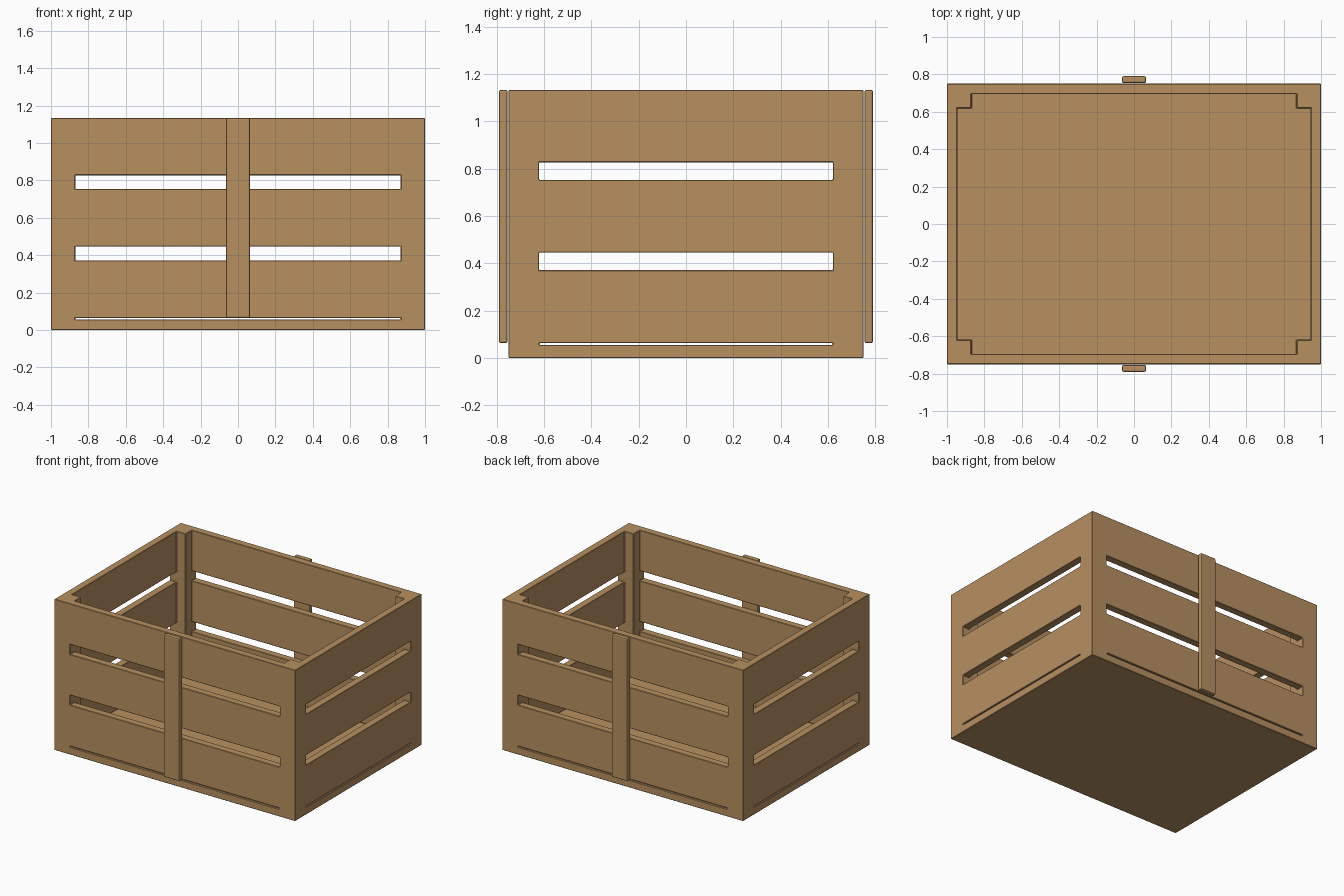
import bpy, bmesh

if "Cube" in bpy.data.objects:
    bpy.data.objects.remove(bpy.data.objects["Cube"])

wood = bpy.data.materials.new("tan wood")
wood.diffuse_color = (0.47, 0.28, 0.118, 1)
wood.use_nodes = True
wood.node_tree.nodes["Principled BSDF"].inputs["Base Color"].default_value = wood.diffuse_color


def finish(bm, name, width, segments):
    bmesh.ops.remove_doubles(bm, verts=bm.verts, dist=1e-5)
    bmesh.ops.recalc_face_normals(bm, faces=bm.faces)
    me = bpy.data.meshes.new(name)
    bm.to_mesh(me)
    bm.free()
    me.materials.append(wood)
    ob = bpy.data.objects.new(name, me)
    bpy.context.collection.objects.link(ob)
    b = ob.modifiers.new("soft edges", 'BEVEL')
    b.width, b.segments = width, segments
    b.limit_method = 'ANGLE'
    b.use_clamp_overlap = False
    return ob


# crate body: one solid made of the filled cells of a coarse grid
xs = [-1, -0.945, -0.87, 0.87, 0.945, 1]
ys = [-0.75, -0.695, -0.62, 0.62, 0.695, 0.75]
zs = [0, 0.056, 0.063, 0.372, 0.446, 0.753, 0.827, 1.133]
gaps = (1, 3, 5)               # z layers that are open between slats


def filled(i, j, k):
    if not (0 <= i < 5 and 0 <= j < 5 and 0 <= k < 7):
        return False
    if k == 0:
        return True            # floor
    if i != 2 and j != 2:
        return True            # corner posts
    return k not in gaps and (i in (0, 4) or j in (0, 4))   # slats


bm = bmesh.new()
axes = (xs, ys, zs)
for i in range(5):
    for j in range(5):
        for k in range(7):
            if not filled(i, j, k):
                continue
            cell = (i, j, k)
            for a in range(3):
                for side in (0, 1):
                    n = list(cell)
                    n[a] += 1 if side else -1
                    if filled(*n):
                        continue
                    u, v = (a + 1) % 3, (a + 2) % 3
                    quad = []
                    for du, dv in ((0, 0), (1, 0), (1, 1), (0, 1)):
                        c = list(cell)
                        c[a] += side
                        c[u] += du
                        c[v] += dv
                        quad.append(bm.verts.new([axes[q][c[q]] for q in range(3)]))
                    bm.faces.new(quad)
finish(bm, "crate_body", 0.003, 1)

# centre battens on the front and back
for name, s in (("front_batten", -1), ("back_batten", 1)):
    bm = bmesh.new()
    bmesh.ops.create_cube(bm, size=1)
    for v in bm.verts:
        v.co = (v.co.x * 0.13, s * 0.772 + v.co.y * 0.036, 0.598 + v.co.z * 1.07)
    finish(bm, name, 0.008, 2)
